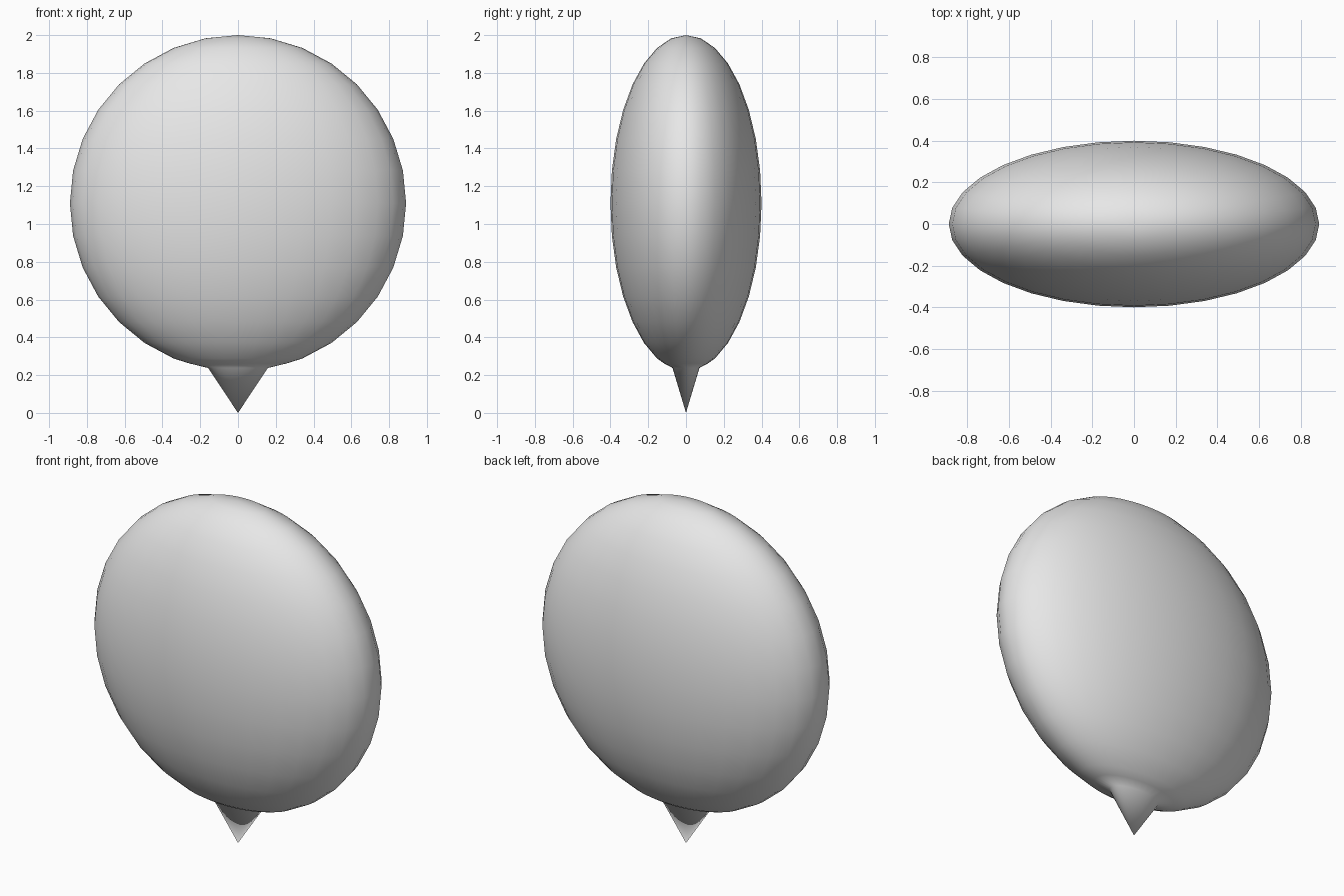
import bpy, bmesh, math

cube = bpy.data.objects.get("Cube")
if cube:
    bpy.data.objects.remove(cube, do_unlink=True)

RADIUS, DEPTH, CENTRE = 0.89, 0.40, 1.11
SEGMENTS, RINGS = 32, 16

# Plain grey surface
grey = bpy.data.materials.new("light_grey")
grey.use_nodes = True
colour = (0.8, 0.8, 0.8, 1)
grey.diffuse_color = colour
grey.node_tree.nodes["Principled BSDF"].inputs["Base Color"].default_value = colour

# Half outline as (radius fraction, height): round body, then the neck of the point
outline = []
for i in range(1, RINGS - 1):
    a = math.pi * i / RINGS
    outline.append((math.sin(a), CENTRE + RADIUS * math.cos(a)))
outline += [(0.29, 0.262), (0.178, 0.238)]

# Flattened disc body with its bottom pole drawn down to a point
bm = bmesh.new()
rings = []
for r, z in outline:
    ring = []
    for s in range(SEGMENTS):
        t = 2 * math.pi * s / SEGMENTS
        ring.append(bm.verts.new((RADIUS * r * math.cos(t), DEPTH * r * math.sin(t), z)))
    rings.append(ring)
top = bm.verts.new((0, 0, CENTRE + RADIUS))
tip = bm.verts.new((0, 0, 0))
for s in range(SEGMENTS):
    n = (s + 1) % SEGMENTS
    bm.faces.new((top, rings[0][s], rings[0][n]))
    bm.faces.new((tip, rings[-1][n], rings[-1][s]))
    for upper, lower in zip(rings, rings[1:]):
        bm.faces.new((upper[s], lower[s], lower[n], upper[n]))
for f in bm.faces:
    f.smooth = True
bmesh.ops.recalc_face_normals(bm, faces=bm.faces)

mesh = bpy.data.meshes.new("pointed_disc")
bm.to_mesh(mesh)
bm.free()
mesh.materials.append(grey)
body = bpy.data.objects.new("pointed_disc", mesh)
bpy.context.collection.objects.link(body)
